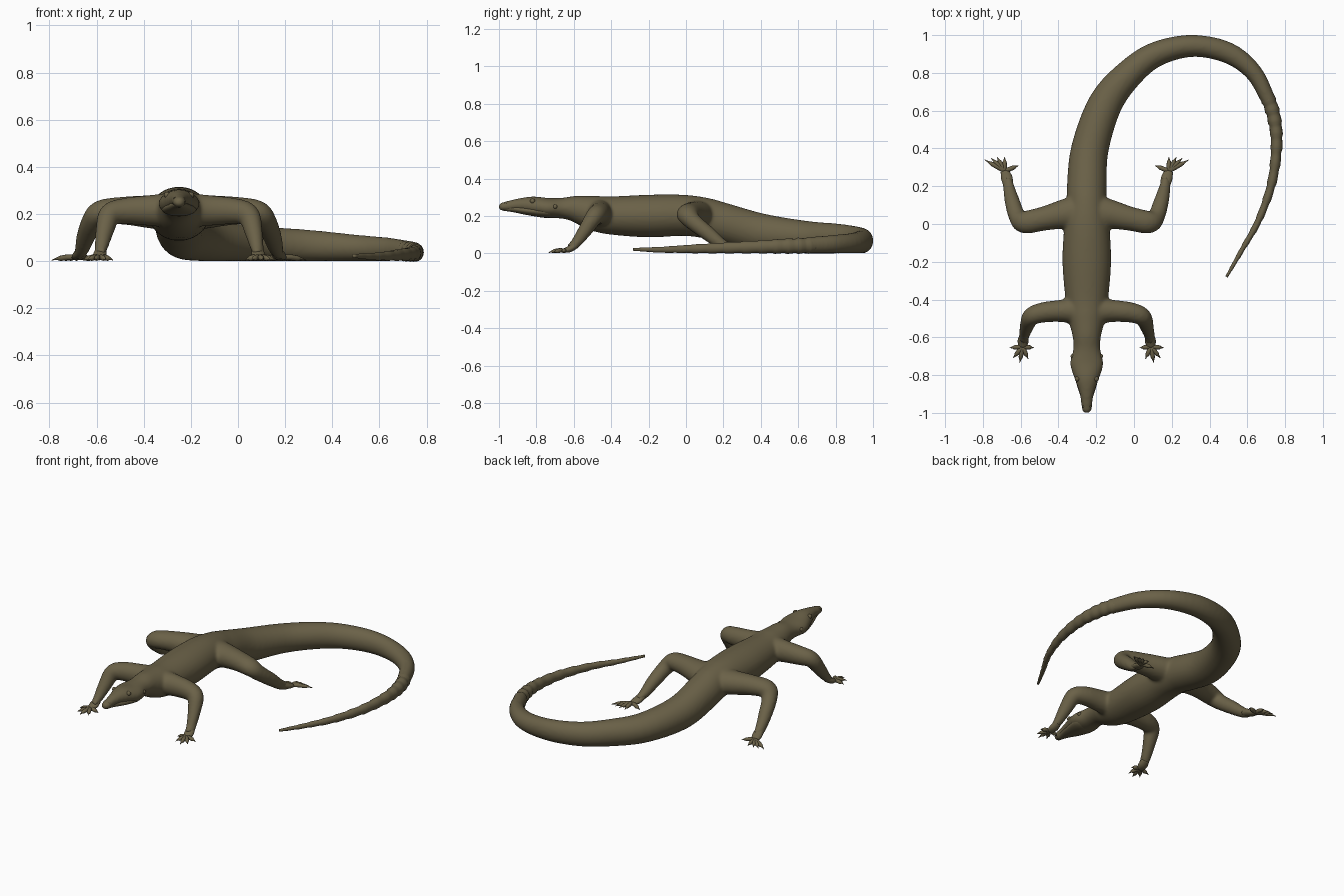
import bpy
import bmesh
import math
from mathutils import Vector

AXIS = -0.25          # the trunk runs along this x
SIDES = (("left", 1), ("right", -1))

cube = bpy.data.objects.get("Cube")
if cube:
    bpy.data.objects.remove(cube, do_unlink=True)

skin = bpy.data.materials.new("olive brown skin")
skin.use_nodes = True
colour = (0.145, 0.12, 0.064, 1)
skin.diffuse_color = colour
skin.node_tree.nodes["Principled BSDF"].inputs["Base Color"].default_value = colour


def spline(rows, steps):
    """Smooth Catmull-Rom samples through rows of equal length."""
    rows = [Vector(r) for r in rows]
    padded = [2 * rows[0] - rows[1]] + rows + [2 * rows[-1] - rows[-2]]
    out = []
    for a, b, c, d in zip(padded, padded[1:], padded[2:], padded[3:]):
        for i in range(steps):
            t = i / steps
            out.append(b + (c - a) * (t / 2) + (2 * a - 5 * b + 4 * c - d) * (t * t / 2)
                       + (3 * b - a - 3 * c + d) * (t ** 3 / 2))
    out.append(rows[-1])
    return out


def add_tube(bm, rows, steps=5, segments=20, ripple=0.0):
    """Sweep an ellipse along rows of (x, y, z, half width, half height)."""
    samples = spline(rows, steps)
    points = [Vector(s[:3]) for s in samples]
    up = Vector((0, 0, 1))
    rings = []
    for i, s in enumerate(samples):
        tangent = (points[min(i + 1, len(points) - 1)] - points[max(i - 1, 0)]).normalized()
        side = tangent.cross(up).normalized()
        up = side.cross(tangent).normalized()
        swell = 1 + ripple * (i % 4 - 1.5)
        ring = []
        for k in range(segments):
            a = math.tau * k / segments
            offset = side * math.cos(a) * s[3] + up * math.sin(a) * s[4]
            ring.append(bm.verts.new(points[i] + offset * swell))
        rings.append(ring)
    for r, q in zip(rings, rings[1:]):
        for k in range(segments):
            n = (k + 1) % segments
            bm.faces.new((r[k], r[n], q[n], q[k]))
    bm.faces.new(rings[0])
    bm.faces.new(rings[-1])


def finish(bm, name):
    bmesh.ops.recalc_face_normals(bm, faces=bm.faces)
    mesh = bpy.data.meshes.new(name)
    bm.to_mesh(mesh)
    bm.free()
    for p in mesh.polygons:
        p.use_smooth = True
    mesh.materials.append(skin)
    obj = bpy.data.objects.new(name, mesh)
    bpy.context.collection.objects.link(obj)
    return obj


def mirrored(rows, sign):
    return [(AXIS + sign * r[0], *r[1:]) for r in rows]


# Head, neck and trunk: y, z, half width, half height
trunk = [
    (-1.0, 0.25, 0.014, 0.012), (-0.985, 0.25, 0.026, 0.022),
    (-0.93, 0.256, 0.032, 0.03), (-0.88, 0.26, 0.043, 0.037),
    (-0.82, 0.256, 0.064, 0.049), (-0.74, 0.244, 0.088, 0.053),
    (-0.66, 0.242, 0.071, 0.056), (-0.59, 0.238, 0.076, 0.071),
    (-0.5, 0.217, 0.098, 0.092), (-0.4, 0.203, 0.113, 0.102),
    (-0.2, 0.2, 0.129, 0.114), (-0.02, 0.204, 0.12, 0.11),
    (0.1, 0.19, 0.106, 0.108),
]
# Tail root: x, y, z, half width, half height
tail_root = [
    (AXIS, 0.2, 0.163, 0.105, 0.107), (-0.233, 0.4, 0.112, 0.099, 0.102),
    (-0.15, 0.64, 0.087, 0.09, 0.087), (-0.02, 0.8, 0.08, 0.076, 0.08),
    (0.12, 0.9, 0.073, 0.066, 0.073), (0.31, 0.943, 0.066, 0.058, 0.066),
    (0.5, 0.905, 0.056, 0.056, 0.056), (0.635, 0.8, 0.05, 0.046, 0.05),
    (0.72, 0.64, 0.043, 0.038, 0.043),
]
tail_end = [
    (0.7, 0.69, 0.044, 0.038, 0.042), (0.74, 0.57, 0.04, 0.036, 0.04),
    (0.755, 0.42, 0.036, 0.03, 0.035), (0.73, 0.22, 0.03, 0.024, 0.029),
    (0.66, 0.02, 0.024, 0.018, 0.022), (0.57, -0.14, 0.02, 0.013, 0.015),
    (0.49, -0.28, 0.022, 0.007, 0.008),
]
# Limbs: distance from the axis, y, z, half width, half height
front_leg = [
    (0.03, -0.46, 0.215, 0.08, 0.075), (0.13, -0.46, 0.215, 0.06, 0.065),
    (0.23, -0.468, 0.212, 0.054, 0.056), (0.293, -0.49, 0.197, 0.048, 0.048),
    (0.315, -0.535, 0.13, 0.038, 0.04), (0.33, -0.585, 0.06, 0.03, 0.028),
    (0.338, -0.62, 0.028, 0.028, 0.018),
]
hind_leg = [
    (0.03, 0.06, 0.205, 0.105, 0.08), (0.13, 0.05, 0.21, 0.078, 0.07),
    (0.23, 0.028, 0.214, 0.064, 0.06), (0.33, 0.01, 0.207, 0.06, 0.052),
    (0.368, 0.04, 0.168, 0.046, 0.046), (0.395, 0.12, 0.105, 0.04, 0.04),
    (0.412, 0.19, 0.05, 0.032, 0.03), (0.424, 0.24, 0.027, 0.028, 0.018),
]

# One blended skin over trunk, tail root and limbs
bm = bmesh.new()
add_tube(bm, [(AXIS, *r) for r in trunk] + tail_root, segments=32)
for _, sign in SIDES:
    for leg in (front_leg, hind_leg):
        add_tube(bm, mirrored(leg, sign))
body = finish(bm, "body")
remesh = body.modifiers.new("blend", "REMESH")
remesh.mode = "VOXEL"
remesh.voxel_size = 0.009
remesh.use_smooth_shade = True
smooth = body.modifiers.new("soften", "SMOOTH")
smooth.factor = 0.5
smooth.iterations = 8

# Knobbly tail end
bm = bmesh.new()
add_tube(bm, tail_end, steps=9, segments=16, ripple=0.05)
finish(bm, "tail_end")

# Lower jaw, leaving a crease along the mouth
bm = bmesh.new()
add_tube(bm, [
    (AXIS, -0.975, 0.238, 0.016, 0.01), (AXIS, -0.92, 0.238, 0.031, 0.018),
    (AXIS, -0.84, 0.228, 0.056, 0.024), (AXIS, -0.74, 0.222, 0.075, 0.032),
    (AXIS, -0.68, 0.23, 0.05, 0.025)])
finish(bm, "lower_jaw")


def add_foot(name, palm, tips):
    """Flat palm with five clawed toes fanning out to the tips."""
    bm = bmesh.new()
    add_tube(bm, palm, segments=16)
    root = Vector(palm[-1][:3])
    for x, y in tips:
        tip = Vector((x, y, 0.004))
        rows = []
        for t, lift, r in ((0, 0, 0.011), (0.35, 0.005, 0.012),
                           (0.65, 0.004, 0.011), (0.78, 0.004, 0.006), (1, 0, 0.001)):
            p = root.lerp(tip, t)
            rows.append((p.x, p.y, p.z + lift, r, r))
        add_tube(bm, rows, steps=3, segments=8)
    finish(bm, name)


front_palm = [(0.332, -0.59, 0.045, 0.024, 0.02), (0.337, -0.62, 0.025, 0.029, 0.018),
              (0.34, -0.65, 0.015, 0.022, 0.012)]
front_tips = [(0.28, -0.655), (0.31, -0.715), (0.355, -0.735), (0.39, -0.71), (0.408, -0.655)]
hind_palm = [(0.415, 0.205, 0.04, 0.026, 0.022), (0.424, 0.245, 0.024, 0.03, 0.018),
             (0.435, 0.28, 0.015, 0.022, 0.012)]
hind_tips = [(0.36, 0.31), (0.435, 0.355), (0.475, 0.355), (0.507, 0.35), (0.54, 0.34)]

for side, sign in SIDES:
    add_foot("front_foot_" + side, mirrored(front_palm, sign), mirrored(front_tips, sign))
    add_foot("hind_foot_" + side, mirrored(hind_palm, sign), mirrored(hind_tips, sign))
    # Eye and ear bumps, nostril
    for part, x, y, z, r in (("eye", 0.05, -0.82, 0.28, 0.014),
                             ("ear", 0.074, -0.7, 0.25, 0.012),
                             ("nostril", 0.017, -0.965, 0.265, 0.007)):
        bm = bmesh.new()
        bmesh.ops.create_uvsphere(bm, u_segments=16, v_segments=10, radius=r)
        bmesh.ops.translate(bm, verts=bm.verts, vec=(AXIS + sign * x, y, z))
        finish(bm, part + "_" + side)
